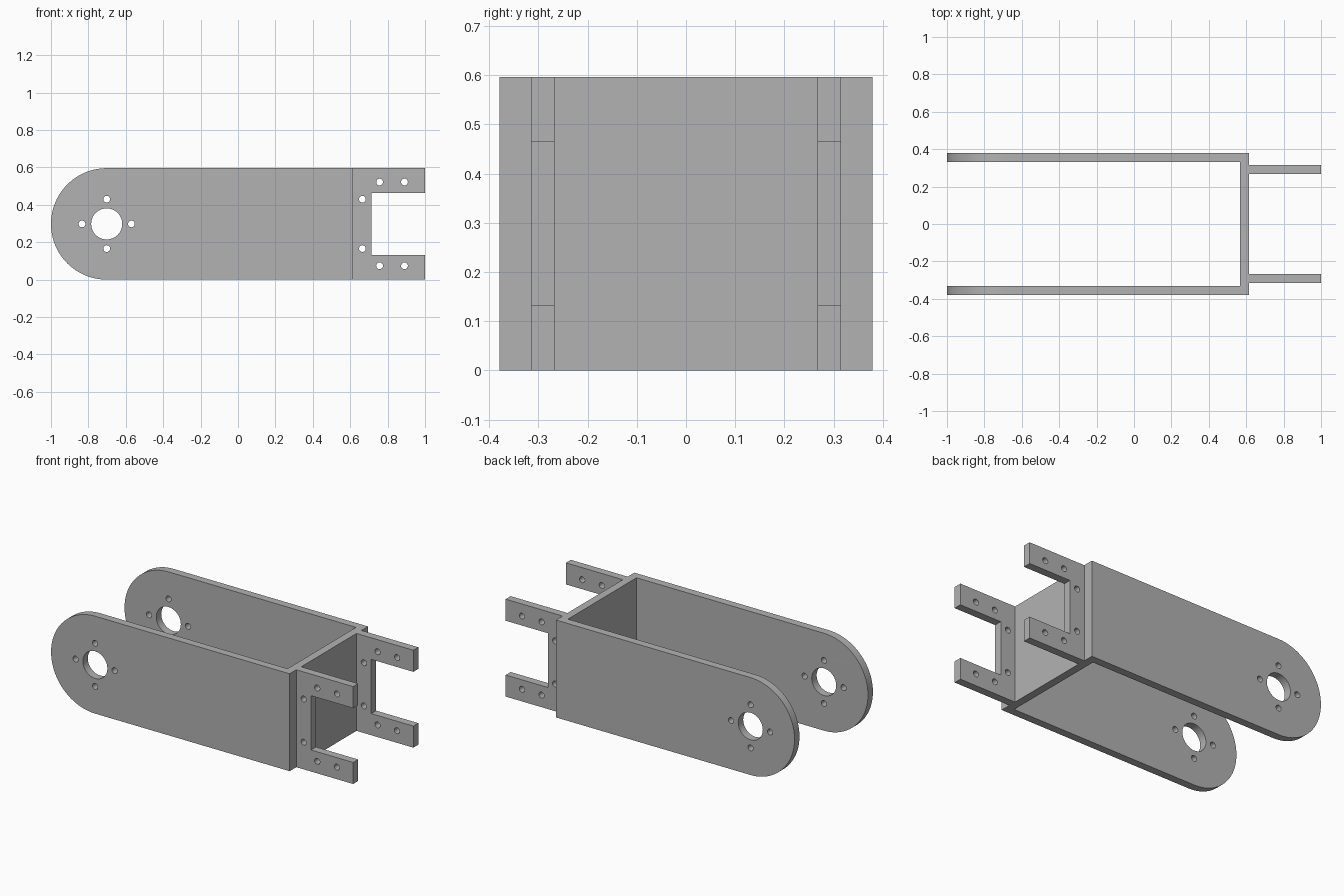
import bpy, bmesh
from math import sin, cos, pi, radians
from mathutils import Matrix

if "Cube" in bpy.data.objects:
    bpy.data.objects.remove(bpy.data.objects["Cube"], do_unlink=True)

H = 0.596            # overall height
MID = H / 2
T = 0.048            # plate thickness
ARM_Y = 0.355        # centre planes of the side arms
PRONG_Y = 0.291      # centre planes of the mounting forks
WALL_X = 0.615       # outer face of the cross wall

grey = bpy.data.materials.new("plain grey")
grey.use_nodes = True
colour = (0.448, 0.448, 0.448, 1)
grey.diffuse_color = colour
grey.node_tree.nodes["Principled BSDF"].inputs["Base Color"].default_value = colour


def arc(cx, cz, r, start=0, end=2 * pi, n=32, closed=True):
    steps = n if closed else n - 1
    return [(cx + r * cos(start + (end - start) * i / steps),
             cz + r * sin(start + (end - start) * i / steps)) for i in range(n)]


def finish(name, mesh):
    mesh.materials.clear()
    mesh.materials.append(grey)
    obj = bpy.data.objects.new(name, mesh)
    bpy.context.collection.objects.link(obj)
    return obj


def plate(name, loops, y):
    """Upright plate: first loop is the outline, the others are holes."""
    curve = bpy.data.curves.new(name + "_profile", 'CURVE')
    curve.dimensions = '2D'
    curve.fill_mode = 'BOTH'
    curve.extrude = T / 2
    for loop in loops:
        spline = curve.splines.new('POLY')
        spline.points.add(len(loop) - 1)
        for point, (x, z) in zip(spline.points, loop):
            point.co = (x, z, 0, 1)
        spline.use_cyclic_u = True
    helper = bpy.data.objects.new(name + "_helper", curve)
    bpy.context.collection.objects.link(helper)
    graph = bpy.context.evaluated_depsgraph_get()
    mesh = bpy.data.meshes.new_from_object(helper.evaluated_get(graph))
    bpy.data.objects.remove(helper, do_unlink=True)

    # stand the plate up and weld its caps to its rim
    bm = bmesh.new()
    bm.from_mesh(mesh)
    bmesh.ops.remove_doubles(bm, verts=bm.verts, dist=0.0001)
    bm.transform(Matrix.Translation((0, y, 0)) @ Matrix.Rotation(radians(90), 4, 'X'))
    bmesh.ops.recalc_face_normals(bm, faces=bm.faces)
    bm.to_mesh(mesh)
    bm.free()
    obj = finish(name, mesh)
    bpy.ops.object.select_all(action='DESELECT')
    obj.select_set(True)
    bpy.context.view_layer.objects.active = obj
    bpy.ops.object.shade_smooth_by_angle(angle=radians(30))
    return obj


# Side arm: round end, shaft hole and four bolt holes
PIVOT = -1 + MID
arm = [[(WALL_X, 0), (WALL_X, H)]
       + arc(PIVOT, MID, MID, pi / 2, 3 * pi / 2, 49, closed=False),
       arc(PIVOT, MID, 0.083, n=48)]
for k in range(4):
    a = k * pi / 2
    arm.append(arc(PIVOT + 0.132 * cos(a), MID + 0.132 * sin(a), 0.018, n=24))

# Mounting fork: C-shaped outline, mirrored top to bottom, with bolt holes
half = [(WALL_X, MID), (1, MID), (1, 0.166), (0.715, 0.166)]
fork = [[(x, MID - z) for x, z in half] + [(x, MID + z) for x, z in reversed(half)]]
for x, dz in [(0.665, 0.132), (0.757, 0.224), (0.89, 0.224)]:
    for side in (-1, 1):
        fork.append(arc(x, MID + side * dz, 0.018, n=24))

for side, label in ((1, "back"), (-1, "front")):
    plate(label + "_arm", arm, side * ARM_Y)
    plate(label + "_fork", fork, side * PRONG_Y)

# Cross wall between the two arms
bm = bmesh.new()
bmesh.ops.create_cube(bm, size=1)
bm.transform(Matrix.Translation((WALL_X - T / 2, 0, MID))
             @ Matrix.Diagonal((T, 2 * ARM_Y - T, H, 1)))
wall = bpy.data.meshes.new("cross_wall")
bm.to_mesh(wall)
bm.free()
finish("cross_wall", wall)
